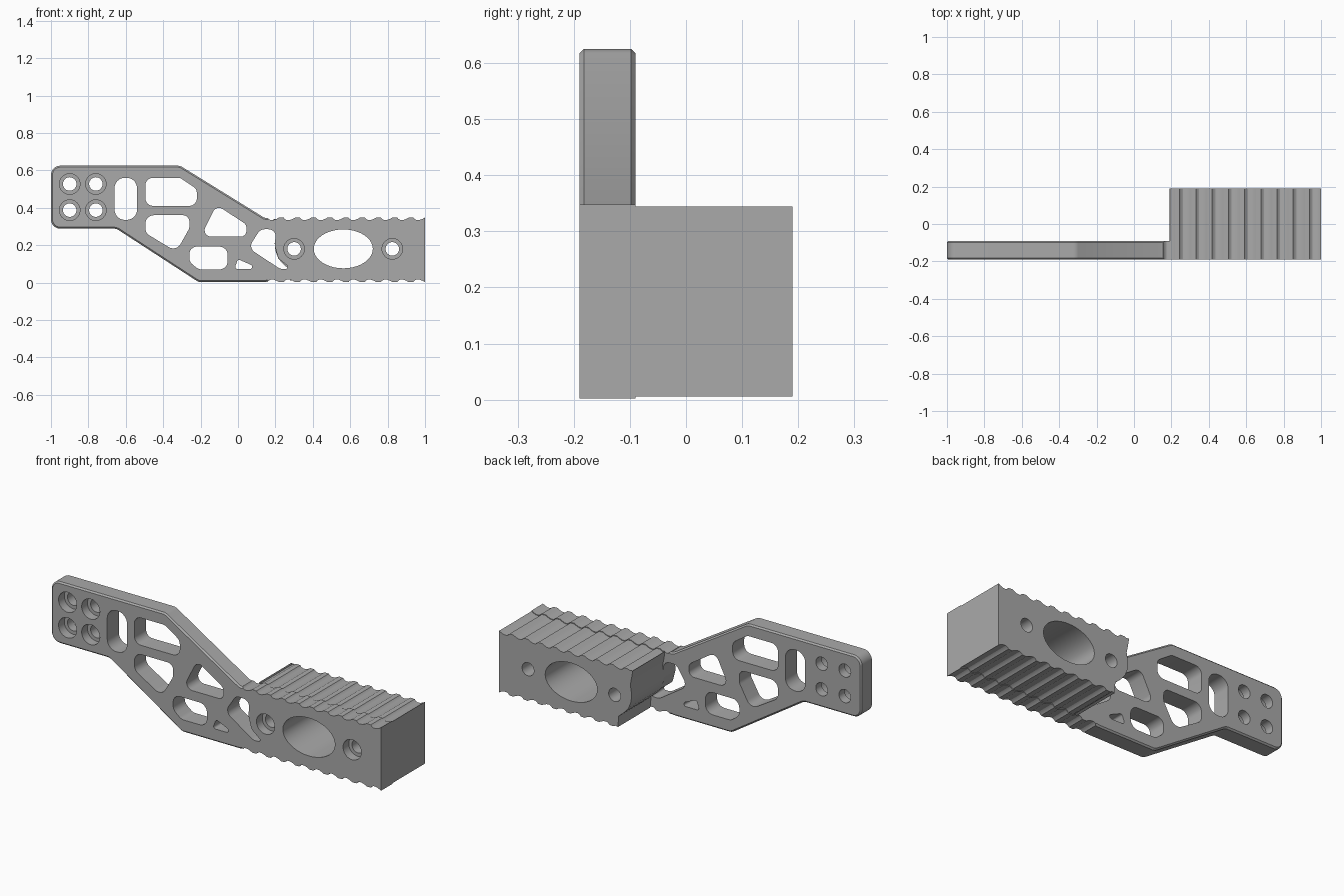
import bpy, bmesh, math
from mathutils import Vector
from mathutils.geometry import interpolate_bezier

cube = bpy.data.objects.get("Cube")
if cube:
    bpy.data.objects.remove(cube, do_unlink=True)

grey = bpy.data.materials.new("machined_grey")
grey.use_nodes = True
grey.diffuse_color = (0.4, 0.4, 0.4, 1)
grey.node_tree.nodes["Principled BSDF"].inputs["Base Color"].default_value = (0.4, 0.4, 0.4, 1)

FRONT, SEAM, BACK = -0.19, -0.09, 0.19
MID = 0.175


def rounded(corners, radius):
    """Polygon in x, z with every corner rounded off."""
    pts = [Vector((x, 0, z)) for x, z in corners]
    out = []
    for i, p in enumerate(pts):
        a, b = pts[i - 1] - p, pts[(i + 1) % len(pts)] - p
        half = a.angle(b) / 2
        t = min(radius / math.tan(half), a.length * 0.49, b.length * 0.49)
        s, e = p + a.normalized() * t, p + b.normalized() * t
        k = 4 / 3 * math.tan((math.pi - 2 * half) / 4) * math.tan(half)
        arc = interpolate_bezier(s, s.lerp(p, k), e.lerp(p, k), e, 9)
        out += [(v.x, v.z) for v in arc]
    return out


def oval(x, z, rx, rz):
    turn = [math.tau * i / 40 for i in range(40)]
    return [(x + rx * math.cos(a), z + rz * math.sin(a)) for a in turn]


def prism(name, outlines, y0, y1, chamfer=0):
    """Extrude closed x, z outlines from y0 to y1."""
    bm = bmesh.new()
    for outline in outlines:
        face = bm.faces.new([bm.verts.new((x, y0, z)) for x, z in outline])
        ext = bmesh.ops.extrude_face_region(bm, geom=[face], use_keep_orig=True)
        verts = [g for g in ext["geom"] if isinstance(g, bmesh.types.BMVert)]
        bmesh.ops.translate(bm, verts=verts, vec=(0, y1 - y0, 0))
    bmesh.ops.recalc_face_normals(bm, faces=bm.faces)
    if chamfer:
        rim = [e for e in bm.edges if abs(e.verts[0].co.y - e.verts[1].co.y) < 1e-5
               and max(v.co.x for v in e.verts) < 0.16]
        bmesh.ops.bevel(bm, geom=rim, offset=chamfer, segments=1, affect='EDGES')
    mesh = bpy.data.meshes.new(name)
    bm.to_mesh(mesh)
    bm.free()
    mesh.materials.append(grey)
    ob = bpy.data.objects.new(name, mesh)
    bpy.context.collection.objects.link(ob)
    return ob


def cut(ob, outlines, y0, y1):
    tool = prism("cutter", outlines, y0, y1)
    tool.hide_render = True
    mod = ob.modifiers.new("cut", 'BOOLEAN')
    mod.operation, mod.solver, mod.object = 'DIFFERENCE', 'EXACT', tool
    bpy.ops.object.select_all(action='DESELECT')
    ob.select_set(True)
    bpy.context.view_layer.objects.active = ob
    bpy.ops.object.modifier_apply(modifier=mod.name)
    bpy.data.objects.remove(tool, do_unlink=True)


def teeth(height, start):
    """Grip ridges from the right end to start, as x and distance from mid height."""
    pitch, out = 0.0867, []
    for i in range(10):
        x = 1 - i * pitch
        for dx, dip in ((0, 0), (0.012, 0.007), (0.028, 0.013), (0.045, 0.014),
                        (0.055, 0.009), (0.062, 0.001)):
            if x - dx > start:
                out.append((x - dx, height - dip))
    return out + [(start, height - 0.003)]


def ridged(height, start_top, start_bottom):
    top = [(x, MID + h) for x, h in teeth(height, start_top)]
    bottom = [(x, MID - h) for x, h in teeth(height, start_bottom)]
    return top, bottom[::-1]


# Outlines of the two bodies
arm = rounded([(0.14, 0.347), (-0.31, 0.625), (-1, 0.625), (-1, 0.288),
               (-0.65, 0.288), (-0.21, 0.002), (0.14, 0.002)], 0.05)
arm = [(0.14, 0.347)] + [p for p in arm if p[0] < 0.08] + [(0.14, 0.002)]
top, bottom = ridged(0.173, 0.155, 0.155)
plate = prism("mounting_plate", [top + arm + bottom], FRONT, SEAM, 0.008)

top, bottom = ridged(0.169, 0.19, 0.28)
end = [(0.197, 0.3), (0.205, 0.26), (0.196, 0.21), (0.2, 0.17),
       (0.215, 0.13), (0.24, 0.1), (0.275, 0.07)]
block = prism("grip_block", [top + end + bottom], SEAM, BACK)

# Lightening windows
windows = [
    rounded([(-0.66, 0.335), (-0.54, 0.335), (-0.54, 0.56), (-0.66, 0.56)], 0.055),
    rounded([(-0.495, 0.41), (-0.22, 0.41), (-0.22, 0.5), (-0.31, 0.56), (-0.495, 0.56)], 0.04),
    rounded([(-0.495, 0.36), (-0.26, 0.36), (-0.26, 0.29), (-0.33, 0.165), (-0.495, 0.265)], 0.045),
    rounded([(-0.2, 0.245), (0.045, 0.245), (0.045, 0.31), (-0.115, 0.415)], 0.035),
    rounded([(-0.26, 0.192), (-0.055, 0.192), (-0.055, 0.07), (-0.21, 0.07), (-0.26, 0.11)], 0.045),
    rounded([(-0.02, 0.072), (0.12, 0.072), (0, 0.125)], 0.012),
    rounded([(0.12, 0.285), (0.205, 0.285), (0.196, 0.2), (0.215, 0.13), (0.285, 0.073),
             (0.225, 0.073), (0.055, 0.185)], 0.04),
]

# Counterbored screw holes and the large oval bore
arm_screws = [(x, z) for x in (-0.9, -0.76) for z in (0.387, 0.527)]
grip_screws = [(0.3, 0.18), (0.825, 0.18)]
bore = oval(0.563, 0.18, 0.158, 0.104)
bores = [bore] + [oval(x, z, 0.036, 0.036) for x, z in grip_screws]

cut(plate, windows + bores + [oval(x, z, 0.036, 0.036) for x, z in arm_screws], -0.3, 0)
cut(plate, [oval(x, z, 0.055, 0.055) for x, z in arm_screws + grip_screws], -0.3, -0.14)
cut(block, bores, -0.3, 0.3)

for ob in (plate, block):
    bpy.ops.object.select_all(action='DESELECT')
    ob.select_set(True)
    bpy.context.view_layer.objects.active = ob
    bpy.ops.object.shade_smooth_by_angle(angle=math.radians(25))
